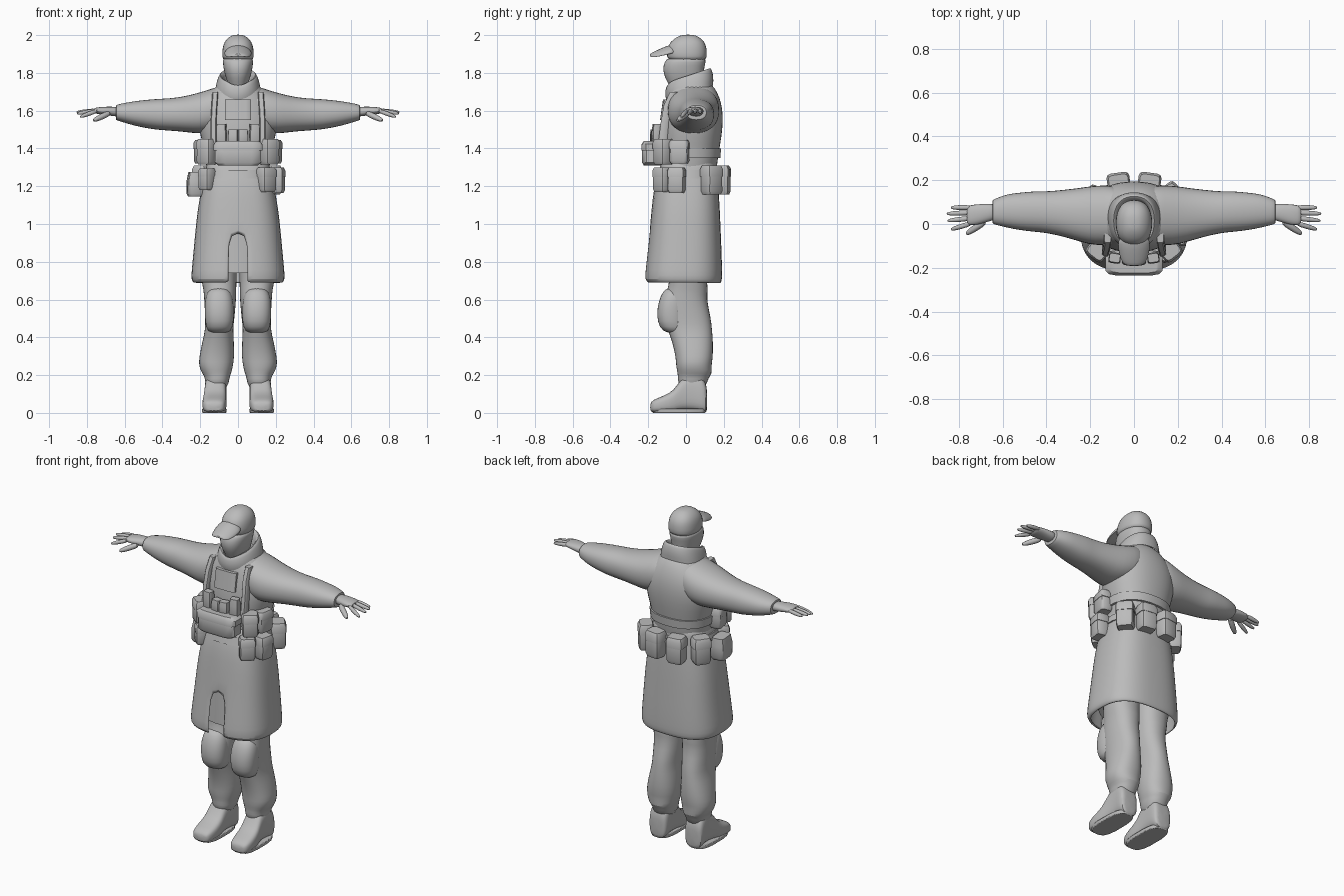
import bpy, bmesh, math
from mathutils import Vector, Matrix

grey = bpy.data.materials.new("cloth grey")
grey.diffuse_color = (0.5, 0.5, 0.5, 1)


def finish(name, bm, mirror=False, sub=0, bevel=0, thick=0, angle=50):
    bmesh.ops.recalc_face_normals(bm, faces=bm.faces)
    me = bpy.data.meshes.new(name)
    bm.to_mesh(me)
    bm.free()
    me.materials.append(grey)
    ob = bpy.data.objects.new(name, me)
    bpy.context.collection.objects.link(ob)
    if mirror:
        ob.modifiers.new("mirror", 'MIRROR').use_clip = False
    if thick:
        m = ob.modifiers.new("cloth", 'SOLIDIFY')
        m.thickness, m.offset = thick, -1
    if bevel:
        m = ob.modifiers.new("soft edges", 'BEVEL')
        m.width, m.segments = bevel, 2
    if sub:
        m = ob.modifiers.new("smooth", 'SUBSURF')
        m.levels = m.render_levels = sub
    bpy.ops.object.select_all(action='DESELECT')
    ob.select_set(True)
    bpy.context.view_layer.objects.active = ob
    bpy.ops.object.shade_smooth_by_angle(angle=math.radians(angle))
    return ob


def loft(rings, axis='z', n=16, p=2.3, caps=True, bm=None):
    """Rings are (position, a0, a1, b0, b1): extents on the two other axes."""
    bm = bm or bmesh.new()
    rows = []
    for t, a0, a1, b0, b1 in rings:
        row = []
        for i in range(n):
            th = 2 * math.pi * (i + 0.5) / n - math.pi / 2
            c, s = math.cos(th), math.sin(th)
            a = (a0 + a1) / 2 + (a1 - a0) / 2 * math.copysign(abs(c) ** (2 / p), c)
            b = (b0 + b1) / 2 + (b1 - b0) / 2 * math.copysign(abs(s) ** (2 / p), s)
            row.append(bm.verts.new({'z': (a, b, t), 'x': (t, a, b), 'y': (a, t, b)}[axis]))
        rows.append(row)
    for r, q in zip(rows, rows[1:]):
        for i in range(n):
            j = (i + 1) % n
            bm.faces.new((r[i], r[j], q[j], q[i]))
    if caps:
        bm.faces.new(rows[0])
        bm.faces.new(rows[-1])
    return bm


# trousers with bloused cuffs
finish("trouser_leg", loft([
    (0.12, .05, .175, -.04, .105), (0.19, .045, .175, -.045, .12), (0.205, .035, .19, -.045, .14),
    (0.25, .025, .21, -.055, .135), (0.29, .018, .208, -.055, .145), (0.38, .02, .19, -.075, .145),
    (0.44, .025, .175, -.10, .14), (0.50, .018, .175, -.115, .135), (0.60, .008, .18, -.115, .11),
    (0.66, .008, .185, -.10, .12), (0.69, .006, .195, -.09, .11), (0.80, .004, .20, -.09, .12),
    (0.95, .0, .18, -.09, .12)]), mirror=True, sub=1)

# padded knees
finish("knee_pad", loft([
    (0.42, .05, .15, -.10, 0), (0.45, .025, .172, -.145, 0), (0.52, .02, .178, -.157, 0),
    (0.59, .022, .178, -.147, 0), (0.64, .035, .165, -.125, 0), (0.665, .06, .14, -.10, 0)]),
    mirror=True, sub=1)

# boots
finish("boot", loft([
    (-.19, .085, .165, .008, .05), (-.175, .07, .185, .002, .07), (-.12, .058, .192, 0, .09),
    (-.06, .06, .185, .0, .12), (-.025, .062, .178, .012, .19), (.04, .06, .175, .012, .22),
    (.085, .058, .18, 0, .20), (.105, .065, .175, .0, .16), (.112, .08, .16, .01, .12)],
    'y', p=3.2), mirror=True, sub=1)
finish("boot_sole", loft([
    (0.0, .06, .19, -.178, .105), (.022, .058, .192, -.182, .108)], p=3), mirror=True, bevel=.004)

# long coat skirt, slit at the front
bm = loft([
    (0.685, -.235, .235, -.20, .185), (0.705, -.249, .249, -.222, .192), (0.75, -.247, .247, -.218, .192),
    (0.84, -.238, .238, -.208, .19), (0.95, -.228, .228, -.195, .185), (1.08, -.215, .215, -.183, .18),
    (1.2, -.192, .192, -.17, .172), (1.27, -.175, .175, -.15, .165), (1.33, -.165, .165, -.13, .16)],
    n=28, p=2.7, caps=False)
front = sorted({v for v in bm.verts if v.co.y < -.1 and abs(v.co.x) < .06}, key=lambda v: v.co.z)
for v in front:  # pull the two front columns together
    if abs(v.co.x) < .045:
        v.co.x = math.copysign(.018 if v.co.z < .9 else .012, v.co.x)
        if v.co.z < .94:
            v.co.y += .008
slit = [f for f in bm.faces if f.calc_center_median().z < .94
        and f.calc_center_median().y < 0 and abs(f.calc_center_median().x) < .005]
bmesh.ops.delete(bm, geom=slit, context='FACES')
finish("coat_skirt", bm, thick=.012, sub=1)
# inner lining behind the slit
finish("coat_lining", loft([(0.74, -.20, .20, -.165, .16), (1.2, -.17, .17, -.15, .15)],
                           n=24, caps=False))

# coat body
finish("coat_body", loft([
    (1.22, -.165, .165, -.14, .155), (1.30, -.168, .168, -.13, .165), (1.38, -.178, .178, -.13, .175),
    (1.46, -.20, .20, -.135, .19), (1.54, -.215, .215, -.13, .198), (1.61, -.205, .205, -.118, .195),
    (1.67, -.175, .175, -.105, .18), (1.72, -.125, .125, -.09, .155), (1.76, -.085, .085, -.07, .12)],
    n=20), sub=1)

# sleeves
finish("sleeve", loft([
    (.04, -.08, .16, 1.52, 1.745), (.10, -.10, .18, 1.49, 1.732), (.18, -.10, .178, 1.475, 1.705),
    (.24, -.085, .168, 1.48, 1.688), (.32, -.06, .158, 1.49, 1.67), (.40, -.042, .15, 1.495, 1.665),
    (.45, -.038, .152, 1.50, 1.662), (.52, -.03, .145, 1.513, 1.655), (.58, -.018, .138, 1.528, 1.646),
    (.63, -.005, .118, 1.545, 1.636), (.648, .0, .11, 1.55, 1.63), (.645, .012, .098, 1.56, 1.62)],
    'x'), mirror=True, sub=1)

# hands
finish("palm", loft([
    (.62, .02, .09, 1.565, 1.62), (.66, .012, .095, 1.57, 1.622), (.71, -.005, .092, 1.578, 1.622),
    (.75, -.008, .088, 1.583, 1.618), (.765, .0, .08, 1.588, 1.612)], 'x', n=12), mirror=True, sub=1)


def finger(name, a, b, r):
    a, b = Vector(a), Vector(b)
    bm = loft([(t * (b - a).length, -r * k, r * k, -r * k, r * k)
               for t, k in ((0, 1), (.5, 1.05), (.85, .85), (1.03, .45))], n=8, p=2)
    rot = (b - a).to_track_quat('Z', 'Y').to_matrix().to_4x4()
    bmesh.ops.transform(bm, matrix=Matrix.Translation(a) @ rot, verts=bm.verts)
    finish(name, bm, mirror=True, sub=1)


for i, (y0, y1, x1, z1) in enumerate(((.075, .075, .835, 1.59), (.052, .047, .853, 1.592),
                                      (.027, .015, .85, 1.585), (.004, -.025, .835, 1.567))):
    finger("finger_%d" % (i + 1), (.74, y0, 1.602), (x1, y1, z1), .0125)
finger("thumb", (.675, .015, 1.59), (.765, -.045, 1.548), .017)

# collar, sloping up to the back
bm = loft([
    (1.70, -.125, .125, -.10, .145), (1.745, -.118, .118, -.115, .148), (1.785, -.105, .105, -.108, .138),
    (1.80, -.095, .095, -.10, .13), (1.79, -.08, .08, -.085, .11), (1.73, -.07, .07, -.07, .10)],
    n=20, caps=False)
for v in bm.verts:
    v.co.z += .33 * (v.co.y - .04) - (.025 * max(0, 1 - abs(v.co.x) / .06) if v.co.y < -.03 else 0)
finish("collar", bm, sub=1)

# masked head and cap
finish("head", loft([
    (1.68, -.05, .05, -.07, .08), (1.735, -.05, .05, -.09, .085), (1.77, -.065, .065, -.112, .09),
    (1.82, -.078, .078, -.127, .098), (1.86, -.082, .082, -.115, .106), (1.885, -.082, .082, -.10, .11)]),
    sub=1)
finish("cap_crown", loft([
    (1.86, -.08, .08, -.09, .106), (1.885, -.086, .086, -.105, .113), (1.93, -.084, .084, -.102, .112),
    (1.965, -.074, .074, -.085, .10), (1.99, -.05, .05, -.05, .072), (2.003, -.022, .022, -.018, .04)]),
    sub=1)
bm = loft([(-.192, -.03, .03, 1.876, 1.888), (-.18, -.056, .056, 1.876, 1.897),
           (-.14, -.07, .07, 1.885, 1.918), (-.09, -.078, .078, 1.90, 1.94), (-.05, -.07, .07, 1.905, 1.945)],
          'y', n=12)
for v in bm.verts:  # arch the brim
    v.co.z += .012 - 5 * v.co.x ** 2
finish("cap_brim", bm, sub=1)


def pouch(name, x, y, z0, z1, w, d, turn, lid=True):
    """Soft pouch with an overhanging lid; turn is its facing in degrees from the front."""
    h = z1 - z0
    bm = loft([(z0, -w * .42, w * .42, -d * .42, d * .42), (z0 + h * .12, -w / 2, w / 2, -d / 2, d / 2),
               (z0 + h * .65, -w * .49, w * .49, -d / 2, d / 2), (z1, -w * .44, w * .44, -d * .4, d * .4)],
              n=12, p=5)
    if lid:
        e = .53
        loft([(z1 - h * .36, -w * e, w * e, -d * e, d * e), (z1 - h * .1, -w * e, w * e, -d * e, d * e),
              (z1 + .004, -w * .45, w * .45, -d * .42, d * .42)], n=12, p=5, bm=bm)
    m = Matrix.Translation((x, y, 0)) @ Matrix.Rotation(math.radians(turn), 4, 'Z')
    bmesh.ops.transform(bm, matrix=m, verts=bm.verts)
    finish(name, bm, angle=40)


# chest rig: wide front pouch, side pouches, magazines, straps
pouch("chest_pouch_front", 0, -.178, 1.31, 1.435, .25, .11, 0)
for s, side in ((1, "left"), (-1, "right")):
    pouch("chest_pouch_outer_" + side, s * .165, -.12, 1.315, 1.445, .09, .085, s * 38)
    pouch("chest_pouch_side_" + side, s * .192, -.035, 1.32, 1.44, .10, .075, s * 80)
    for i, (x, z) in enumerate(((.025, 1.50), (.088, 1.53))):
        pouch("magazine_%d_%s" % (i + 1, side), s * x, -.165 + i * .01, 1.42, z, .056, .05, s * 8, False)
    finish("chest_strap_" + side, loft([
        (1.43, s * .13 - .016, s * .13 + .016, -.148, -.10), (1.54, s * .13 - .016, s * .13 + .016, -.134, -.09),
        (1.63, s * .125 - .016, s * .125 + .016, -.118, -.07), (1.70, s * .12 - .016, s * .12 + .016, -.085, -.04)],
        n=8, p=5), angle=40)
finish("rig_band", loft([(1.35, -.185, .185, -.145, .183), (1.40, -.19, .19, -.148, .187)], n=24))
finish("chest_pocket", loft([(1.55, -.07, .07, -.138, -.1), (1.66, -.07, .07, -.122, -.08)], n=12, p=5))

# belt and its pouches
finish("belt", loft([(1.24, -.19, .19, -.165, .175), (1.285, -.18, .18, -.153, .172)], n=24))
pouch("belt_pouch_front_left", .15, -.125, 1.17, 1.295, .09, .075, 40)
pouch("belt_pouch_side_left", .205, -.05, 1.165, 1.295, .09, .08, 80)
pouch("belt_pouch_front_right", -.165, -.115, 1.18, 1.29, .075, .07, -45)
pouch("belt_canteen_right", -.225, -.02, 1.145, 1.275, .12, .09, -85, False)
for i, (x, y, turn) in enumerate(((-.185, .12, -125), (-.07, .19, -172), (.07, .19, 172), (.175, .135, 130))):
    pouch("belt_pouch_back_%d" % (i + 1), x, y, 1.155, 1.305, .10, .085, turn)
